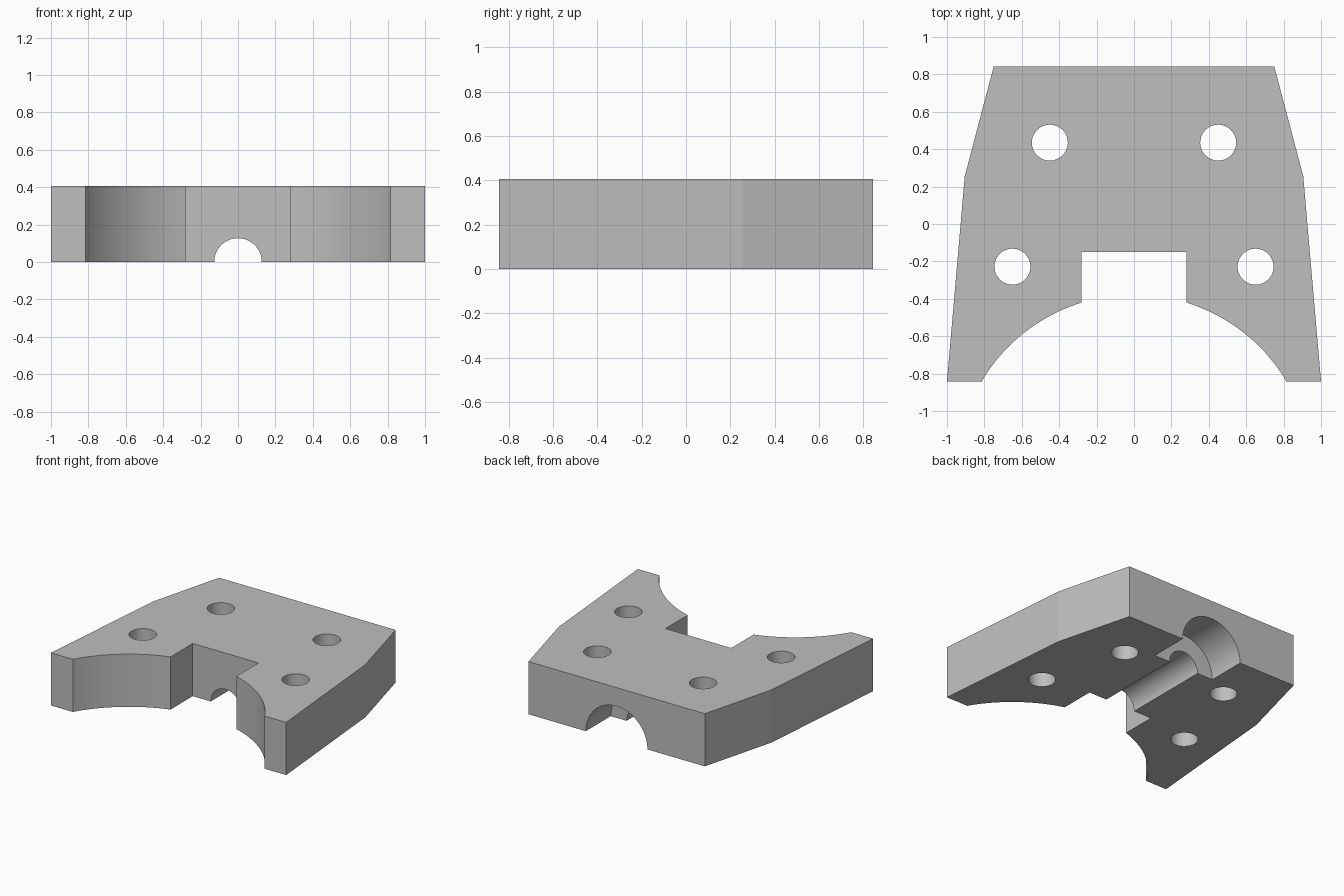
import bpy
import bmesh
import math
from mathutils import Matrix, Vector

HEIGHT = 0.405
BACK = 0.843

cube = bpy.data.objects.get("Cube")
if cube:
    bpy.data.objects.remove(cube, do_unlink=True)

grey = bpy.data.materials.new("plain grey")
grey.use_nodes = True
colour = (0.52, 0.52, 0.52, 1)
grey.diffuse_color = colour
grey.node_tree.nodes["Principled BSDF"].inputs["Base Color"].default_value = colour


def make_object(name, bm):
    bmesh.ops.recalc_face_normals(bm, faces=bm.faces)
    mesh = bpy.data.meshes.new(name)
    bm.to_mesh(mesh)
    bm.free()
    mesh.materials.append(grey)
    obj = bpy.data.objects.new(name, mesh)
    bpy.context.collection.objects.link(obj)
    return obj


def cylinder(name, radius, centre, length, along_y=False):
    bm = bmesh.new()
    turn = Matrix.Rotation(math.pi / 2, 4, "X") if along_y else Matrix()
    bmesh.ops.create_cone(bm, cap_ends=True, segments=64, radius1=radius,
                          radius2=radius, depth=length,
                          matrix=Matrix.Translation(centre) @ turn)
    return make_object(name, bm)


# Half outline: tapered side, curved front recess, square notch
half = [(0.75, BACK), (0.905, 0.255), (1.0, -BACK)]
arc_y, arc_r = -1.327, 0.949
start, end = math.asin(0.815 / arc_r), math.asin(0.28 / arc_r)
steps = 20
for i in range(steps + 1):
    a = start + (end - start) * i / steps
    half.append((arc_r * math.sin(a), arc_y + arc_r * math.cos(a)))
half[3] = (half[3][0], -BACK)
half.append((0.28, -0.15))
outline = half + [(-x, y) for x, y in reversed(half)]

# Main plate
bm = bmesh.new()
face = bm.faces.new([bm.verts.new((x, y, 0)) for x, y in outline])
extruded = bmesh.ops.extrude_face_region(bm, geom=[face])
top = [v for v in extruded["geom"] if isinstance(v, bmesh.types.BMVert)]
bmesh.ops.translate(bm, verts=top, vec=Vector((0, 0, HEIGHT)))
plate = make_object("bracket_plate", bm)

# Four bolt holes, shaft channel and wider rear socket
cutters = []
for side in (-1, 1):
    for x, y, name in ((0.45, 0.435, "rear"), (0.65, -0.228, "front")):
        cutters.append(cylinder(name + "_bolt_hole", 0.096,
                                (side * x, y, HEIGHT / 2), 1))
cutters.append(cylinder("shaft_channel", 0.127, (0, 0.2, 0), 1.1, True))
cutters.append(cylinder("rear_socket", 0.262, (0, 0.54 + 0.3, 0), 0.6, True))

bpy.ops.object.select_all(action="DESELECT")
bpy.context.view_layer.objects.active = plate
plate.select_set(True)
for cutter in cutters:
    cut = plate.modifiers.new(cutter.name, "BOOLEAN")
    cut.operation = "DIFFERENCE"
    cut.solver = "EXACT"
    cut.object = cutter
    bpy.ops.object.modifier_apply(modifier=cut.name)
    bpy.data.objects.remove(cutter, do_unlink=True)

# Smooth bores and recess, crisp corners
bpy.ops.object.shade_smooth_by_angle(angle=math.radians(8))
